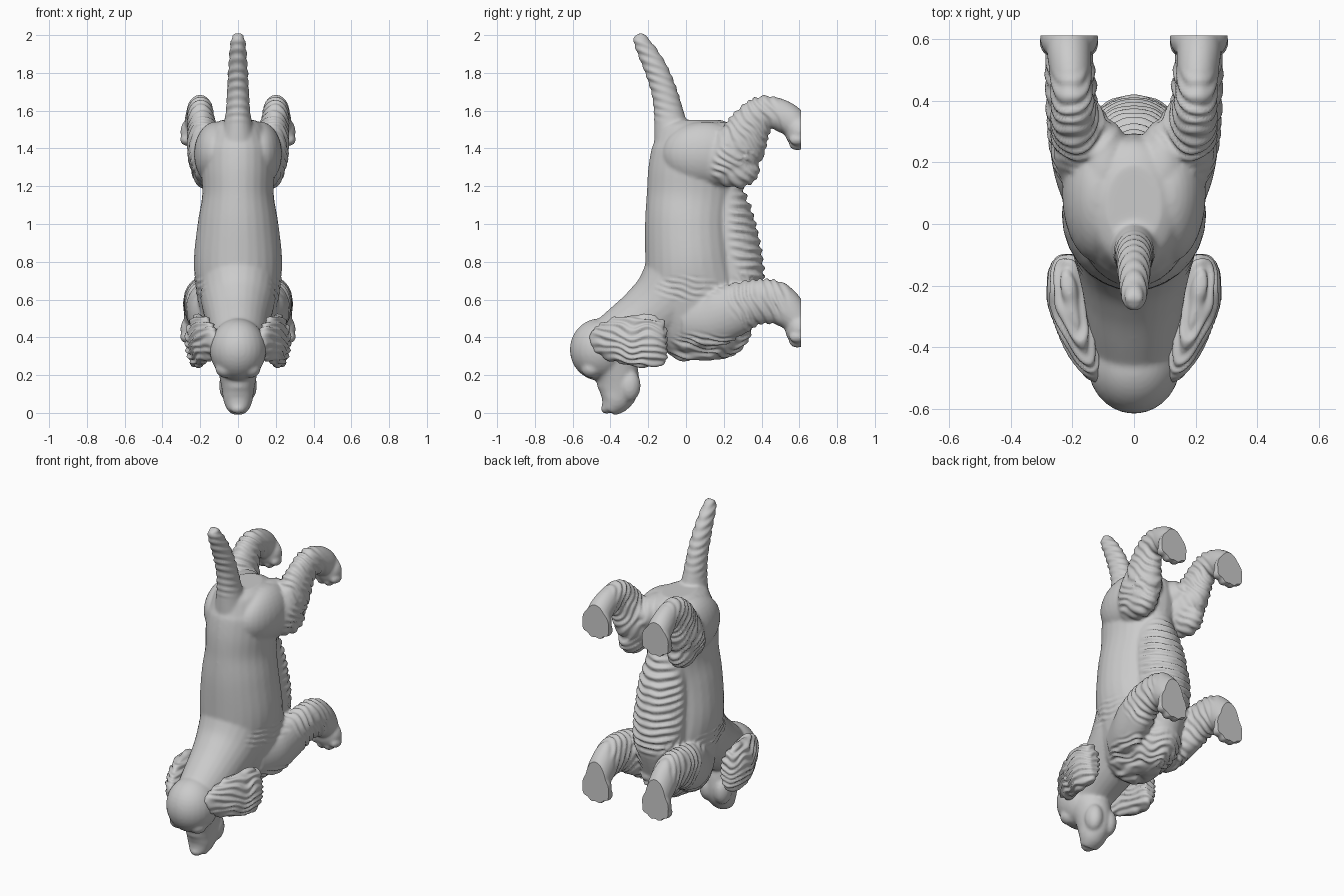
import bpy, bmesh, math
from mathutils import Vector, Matrix, noise

if "Cube" in bpy.data.objects:
    bpy.data.objects.remove(bpy.data.objects["Cube"])


def spline(rows, n=6):
    """Catmull-Rom interpolation of rows of numbers."""
    out = []
    for i in range(len(rows) - 1):
        a, b, c, d = (rows[min(max(j, 0), len(rows) - 1)] for j in (i - 1, i, i + 1, i + 2))
        for k in range(n):
            t = k / n
            out.append([0.5 * (2 * q + (r - p) * t + (2 * p - 5 * q + 4 * r - s) * t * t
                               + (3 * q - p - 3 * r + s) * t ** 3) for p, q, r, s in zip(a, b, c, d)])
    return out + [list(rows[-1])]


def loft(bm, rows, side=1, seg=28):
    """Closed tube through rows of (x, y, z, radius across x, radius in the yz plane)."""
    pts = spline(rows)
    rings = []
    for i, (x, y, z, rx, r) in enumerate(pts):
        p, q = pts[max(i - 1, 0)], pts[min(i + 1, len(pts) - 1)]
        t = Vector((0, q[1] - p[1], q[2] - p[2])).normalized()
        nrm = Vector((0, -t.z, t.y))
        rings.append([bm.verts.new(Vector((x * side + rx * math.cos(a), y, z)) + nrm * r * math.sin(a))
                      for a in (2 * math.pi * k / seg for k in range(seg))])
    faces = [bm.faces.new(rings[0]), bm.faces.new(rings[-1])]
    for a, b in zip(rings, rings[1:]):
        for k in range(seg):
            m = (k + 1) % seg
            faces.append(bm.faces.new((a[k], a[m], b[m], b[k])))
    bmesh.ops.recalc_face_normals(bm, faces=faces)


def ball(bm, c, r):
    bmesh.ops.create_uvsphere(bm, u_segments=28, v_segments=18, radius=1,
                              matrix=Matrix.Translation(c) @ Matrix.Diagonal((*r, 1)))


def both(bm, c, r):
    for s in (-1, 1):
        ball(bm, (c[0] * s, c[1], c[2]), r)


def sculpt(name, bm, fur, voxel=0.0095, smooth=5, cut=None):
    """Fuse the parts, smooth them, then comb fur waves into the given regions."""
    me = bpy.data.meshes.new(name)
    bm.to_mesh(me)
    bm.free()
    ob = bpy.data.objects.new(name, me)
    bpy.context.collection.objects.link(ob)
    rm = ob.modifiers.new("fuse", 'REMESH')
    rm.mode, rm.voxel_size = 'VOXEL', voxel
    sm = ob.modifiers.new("soften", 'SMOOTH')
    sm.factor, sm.iterations = 0.5, smooth
    bpy.context.view_layer.update()
    new = bpy.data.meshes.new_from_object(ob.evaluated_get(bpy.context.evaluated_depsgraph_get()))
    ob.modifiers.clear()
    ob.data = new
    bm = bmesh.new()
    bm.from_mesh(new)
    bm.normal_update()
    moves = []
    for v in bm.verts:
        p = Vector((abs(v.co.x), v.co.y, v.co.z))
        d = 0
        for c, r, direction, wave, amp, warp in fur:
            e = sum(((p[i] - c[i]) / r[i]) ** 2 for i in range(3))
            if e < 1:
                ph = p.dot(Vector(direction).normalized()) * 2 * math.pi / wave + warp * noise.noise(p * 9)
                w = amp * min(1, (1 - e) * 2.5) * math.sin(ph) * (0.8 + 0.6 * noise.noise(p * 14))
                d = w if abs(w) > abs(d) else d
        moves.append((v, v.normal * d))
    for v, m in moves:
        v.co += m
    for f in bm.faces:
        f.smooth = True
    if cut is not None:  # flat soles
        bmesh.ops.bisect_plane(bm, geom=bm.verts[:] + bm.edges[:] + bm.faces[:], plane_co=(0, cut, 0),
                               plane_no=(0, 1, 0), clear_outer=True)
        rim = [e for e in bm.edges if e.is_boundary]
        for f in bmesh.ops.holes_fill(bm, edges=rim, sides=0)["faces"]:
            f.smooth = False
        for e in rim:
            e.smooth = False
    bm.to_mesh(new)
    bm.free()
    new.name = name
    return ob


body = bmesh.new()
# torso, rump to chest
loft(body, [(0, .06, 1.55, .09, .13), (0, .06, 1.51, .145, .20), (0, .06, 1.40, .188, .235),
            (0, .04, 1.28, .193, .24), (0, .03, 1.15, .19, .238), (0, .02, 1.0, .214, .237),
            (0, .03, .8, .234, .247), (0, .05, .62, .217, .27), (0, .06, .48, .19, .25),
            (0, .07, .37, .15, .20), (0, .08, .29, .08, .12)])
# belly fringe
loft(body, [(0, .15, 1.30, .10, .12), (0, .18, 1.18, .12, .12), (0, .22, 1.0, .145, .145),
            (0, .25, .8, .155, .157), (0, .25, .68, .155, .157), (0, .2, .5, .14, .15)])
# chest ruff
ball(body, (0, .13, .45), (.16, .22, .17))
# neck and skull
loft(body, [(0, .06, .84, .21, .22), (0, .0, .71, .21, .23), (0, -.09, .59, .195, .205),
            (0, -.20, .50, .17, .178), (0, -.32, .42, .15, .155), (0, -.42, .35, .13, .14)])
ball(body, (0, -.455, .335), (.15, .16, .165))
# muzzle, lips, nose, brows
loft(body, [(0, -.40, .30, .12, .13), (0, -.365, .20, .10, .115), (0, -.36, .12, .085, .108),
            (0, -.378, .06, .075, .082), (0, -.41, .012, .05, .042)])
both(body, (.05, -.30, .145), (.05, .06, .085))
ball(body, (0, -.42, .022), (.04, .03, .027))
both(body, (.065, -.50, .235), (.055, .055, .05))
# tail
loft(body, [(0, -.07, 1.44, .095, .10), (0, -.09, 1.58, .067, .08), (0, -.115, 1.7, .058, .068),
            (0, -.155, 1.81, .052, .062), (0, -.20, 1.9, .045, .053), (0, -.24, 1.97, .038, .04),
            (0, -.254, 2.003, .024, .026)])
# legs and paws
for s in (-1, 1):
    loft(body, [(.11, -.02, .50, .08, .13), (.15, .12, .50, .097, .15), (.18, .24, .54, .092, .142),
                (.20, .36, .585, .082, .12), (.205, .46, .585, .08, .118), (.21, .54, .54, .078, .097),
                (.21, .60, .47, .075, .07)], s)
    loft(body, [(.10, .06, 1.38, .09, .15), (.14, .18, 1.355, .115, .155), (.165, .275, 1.40, .10, .14),
                (.19, .335, 1.51, .076, .115), (.20, .40, 1.585, .066, .092), (.205, .48, 1.585, .067, .083),
                (.21, .55, 1.55, .072, .08), (.21, .61, 1.49, .075, .07)], s)
    ball(body, (.115 * s, .10, 1.37), (.118, .225, .172))
    ball(body, (.095 * s, .17, 1.43), (.09, .17, .11))
    ball(body, (.17 * s, .27, 1.29), (.075, .12, .10))
    for z in (.445, 1.49):
        ball(body, (.21 * s, .60, z), (.095, .075, .09))
        for k, dz in ((-.066, .025), (-.024, 0), (.024, 0), (.066, .025)):
            ball(body, (.21 * s + k, .59, z - .068 + dz), (.03, .045, .032))

body_fur = [  # centre, radii, comb direction, wavelength, depth, waviness
    ((0, .38, .95), (.26, .2, .36), (0, .15, 1), .045, .009, 1.6),     # belly fringe
    ((.2, .38, .6), (.16, .19, .19), (0, .9, .4), .042, .006, 4.5),    # front leg
    ((.0, .14, .36), (.26, .26, .17), (.4, .3, 1), .042, .008, 9.0),   # chest
    ((.22, .0, .66), (.1, .22, .07), (0, .2, 1), .035, .004, 5.0),     # shoulder
    ((.2, .36, 1.5), (.16, .18, .26), (.2, .8, .6), .042, .006, 4.5),  # hind leg
    ((.2, .27, 1.3), (.13, .15, .16), (0, .6, 1), .042, .006, 4.5),    # knee
    ((0, -.16, 1.8), (.2, .2, .28), (0, .35, 1), .04, .003, .8),       # tail
]
sculpt("dog_body", body, body_fur, cut=0.61)

# hanging curly ears
ear_fur = [((.22, -.25, .38), (.25, .28, .3), (.1, .1, 1), .036, .007, 7.0)]
for s, label in ((-1, "ear_left"), (1, "ear_right")):
    ear = bmesh.new()
    loft(ear, [(.12, -.50, .36, .03, .045), (.145, -.45, .375, .045, .09), (.175, -.37, .385, .06, .12),
               (.205, -.27, .385, .067, .137), (.215, -.18, .375, .063, .138), (.212, -.125, .37, .05, .118),
               (.208, -.103, .37, .03, .085)], s)
    sculpt(label, ear, ear_fur, voxel=0.008, smooth=4)
